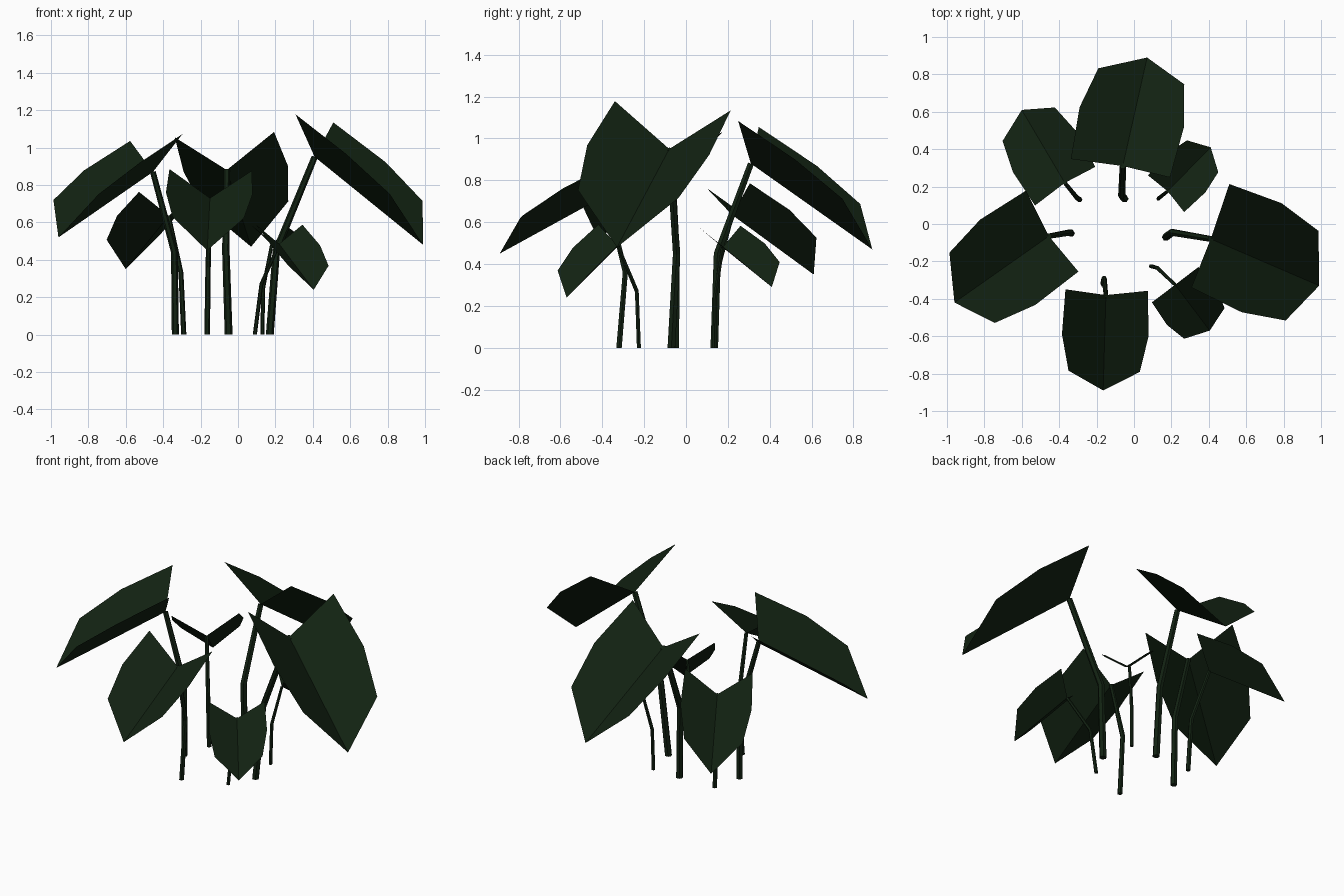
import bpy, math
from mathutils import Vector

if "Cube" in bpy.data.objects:
    bpy.data.objects.remove(bpy.data.objects["Cube"])

green = bpy.data.materials.new("dark_green")
green.diffuse_color = (0.006, 0.016, 0.006, 1)
green.use_nodes = True
green.node_tree.nodes["Principled BSDF"].inputs["Base Color"].default_value = green.diffuse_color


def add_mesh(name, verts, faces):
    me = bpy.data.meshes.new(name)
    me.from_pydata(verts, [], faces)
    me.materials.append(green)
    ob = bpy.data.objects.new(name, me)
    bpy.context.collection.objects.link(ob)


# half-leaf outline as fractions of the midrib: (along, half width, height of fold)
OUTLINE = [(-0.165, 0.375, 0.205), (0.30, 0.395, 0.216), (0.70, 0.325, 0.180)]


def leaf(name, base, tip, lobe_l, lobe_r):
    base, tip = Vector(base), Vector(tip)
    rib = tip - base
    length = rib.length
    m = rib.normalized()
    side = Vector(lobe_l) - Vector(lobe_r)
    width = side.length / (0.75 * length)
    side = (side - m * side.dot(m)).normalized()
    n = m.cross(side)
    if n.z < 0:
        n = -n
    verts = [base, tip]
    for s in (1, -1):
        for a, w, h in OUTLINE:
            verts.append(base + length * (m * a + side * s * w * width + n * h))
    add_mesh(name, verts, [(0, 1, 4, 3, 2), (1, 0, 5, 6, 7)])


def stem(name, pts, r, sides=6):
    pts = [Vector(p) for p in pts]
    dirs = [Vector((0, 0, 1)),
            ((pts[1] - pts[0]).normalized() + (pts[2] - pts[1]).normalized()).normalized(),
            (pts[2] - pts[1]).normalized()]
    verts, faces = [], []
    for p, d, k in zip(pts, dirs, (1, 0.95, 0.8)):
        u = d.cross(Vector((0, 1, 0))).normalized()
        v = d.cross(u)
        for i in range(sides):
            t = 2 * math.pi * i / sides
            verts.append(p + r * k * (u * math.cos(t) + v * math.sin(t)))
    for j in range(2):
        for i in range(sides):
            q = (i + 1) % sides
            faces.append((j * sides + i, j * sides + q,
                          (j + 1) * sides + q, (j + 1) * sides + i))
    faces += [tuple(range(sides))[::-1], tuple(range(2 * sides, 3 * sides))]
    add_mesh(name, verts, faces)


# name: foot, bend, leaf base, leaf tip, left lobe, right lobe, stem radius
PLANTS = {
    "right": ((.17, -.07, 0), (.205, -.045, .45), (.41, -.08, .95), (.99, -.33, .48),
              (.51, .22, 1.13), (.30, -.33, 1.18), .021),
    "left": ((-.335, -.05, 0), (-.34, -.045, .44), (-.455, -.065, .87), (-.96, -.42, .52),
             (-.31, -.27, 1.06), (-.58, .17, 1.03), .019),
    "back": ((-.05, .135, 0), (-.065, .15, .45), (-.06, .31, .88), (.07, .89, .47),
             (-.34, .36, 1.04), (.19, .26, 1.07), .021),
    "front": ((-.165, -.32, 0), (-.16, -.29, .36), (-.15, -.38, .73), (-.165, -.89, .45),
              (.08, -.36, .86), (-.36, -.35, .87), .015),
    "front_right": ((.09, -.225, 0), (.125, -.235, .27), (.22, -.325, .485), (.405, -.57, .24),
                    (.35, -.20, .60), (.11, -.40, .59), .011),
    "back_left": ((-.29, .13, 0), (-.305, .14, .33), (-.37, .22, .635), (-.60, .61, .35),
                  (-.54, .10, .79), (-.22, .31, .81), .014),
    "back_right": ((.13, .135, 0), (.135, .14, .25), (.18, .175, .48), (.41, .41, .29),
                   (.075, .265, .59), (.27, .07, .58), .011),
}
for key, (foot, bend, base, tip, l, r, rad) in PLANTS.items():
    stem("stem_" + key, (foot, bend, base), rad)
    leaf("leaf_" + key, base, tip, l, r)
